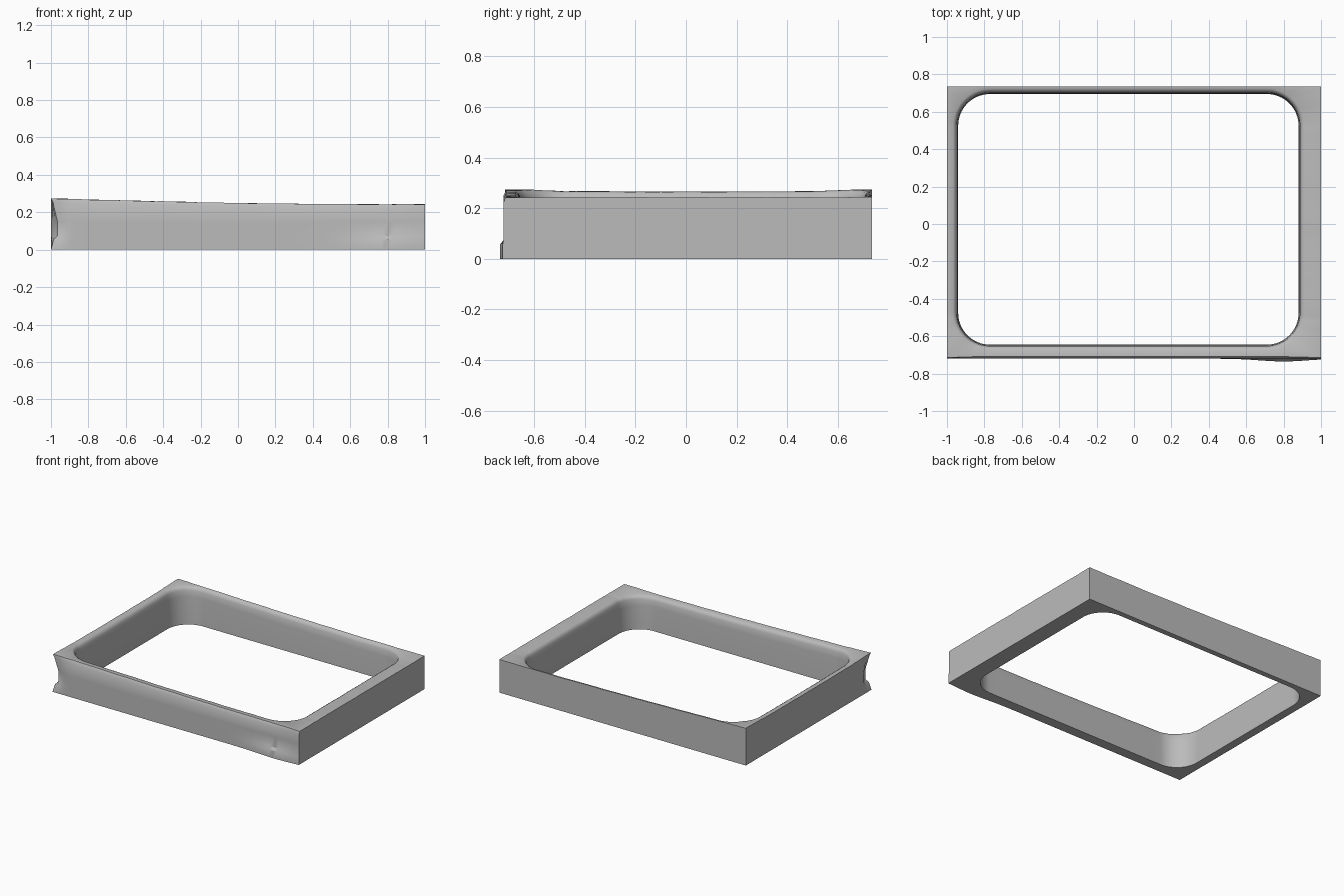
import bpy, bmesh, math, random
from mathutils import Vector

cube = bpy.data.objects.get("Cube")
if cube:
    bpy.data.objects.remove(cube)
random.seed(4)

X0, X1, Y0, Y1 = -1.0, 1.0, -0.72, 0.735      # outer rectangle
HX0, HX1, HY0, HY1 = -0.94, 0.88, -0.645, 0.695  # opening
R = 0.17                                       # opening corner radius
ARC, SIDE = 16, 24


def bump(v, centre, width):
    return math.exp(-((v - centre) / width) ** 2)


def top_height(x, y):
    """Rim height: rises toward the right end, most at its corners."""
    t = max(0.0, (0.6 - x) / 1.6)
    dip = 0.008 * bump(x, -1, 0.3) * (1 - bump(abs(y), 0.74, 0.2))
    return 0.243 + 0.031 * t ** 1.5 - dip + random.uniform(-0.001, 0.001)


# Matching points (opening edge, outer edge, outward direction) around the frame
corners = [
    (Vector((HX1 - R, HY1 - R)), Vector((X1, Y1)), 0),
    (Vector((HX0 + R, HY1 - R)), Vector((X0, Y1)), 90),
    (Vector((HX0 + R, HY0 + R)), Vector((X0, Y0)), 180),
    (Vector((HX1 - R, HY0 + R)), Vector((X1, Y0)), 270),
]
stations = []
for centre, corner, start in corners:
    reach = corner - centre
    for i in range(ARC + 1):
        a = math.radians(start + 90 * i / ARC)
        d = Vector((math.cos(a), math.sin(a)))
        m = max(abs(d.x), abs(d.y))
        outer = centre + Vector((abs(reach.x) * d.x, abs(reach.y) * d.y)) / m
        stations.append((centre + d * R, outer, d))
path = []
for i, (p, q, d) in enumerate(stations):
    path.append((p, q, d))
    if i % (ARC + 1) == ARC:                   # straight run to the next corner
        p2, q2, d2 = stations[(i + 1) % len(stations)]
        for k in range(1, SIDE):
            path.append((p.lerp(p2, k / SIDE), q.lerp(q2, k / SIDE), d))

# Cross-section rings swept round the frame
bm = bmesh.new()
rings = []
for p, q, d in path:
    h = top_height(q.x, q.y)
    front = max(0.0, -d.y) ** 2 * (1 if abs(q.y - Y0) < 0.001 else 0)
    near_corner = bump((q - Vector((X0, Y0))).length, 0, 0.06)
    pinch = Vector((0.035, 0.02)) * near_corner
    lip = Vector((0, -0.015)) * bump(q.x, 0.8, 0.18) * (1 if front else 0)
    roll = Vector((0, 0.012 * front))

    def at(v, z):
        return bm.verts.new((v.x, v.y, z))

    rings.append([
        at(p, 0), at(q + lip, 0), at(q + lip + pinch * 0.4, 0.055),
        at(q + pinch, 0.075), at(q + pinch, 0.15),
        at(q + pinch * 0.3, h - 0.02), at(q + roll, h),
        at(p + d * 0.028, h - 0.001), at(p + d * 0.016, h - 0.008),
        at(p + d * 0.008, h - 0.025), at(p + d * 0.004, h - 0.07),
    ])
for i, a in enumerate(rings):
    b = rings[(i + 1) % len(rings)]
    for k in range(len(a)):
        n = (k + 1) % len(a)
        bm.faces.new((a[k], a[n], b[n], b[k]))
bmesh.ops.recalc_face_normals(bm, faces=bm.faces)

mesh = bpy.data.meshes.new("rectangular_frame")
bm.to_mesh(mesh)
bm.free()
frame = bpy.data.objects.new("rectangular_frame", mesh)
bpy.context.collection.objects.link(frame)

# Plain grey finish
grey = bpy.data.materials.new("plain_grey")
grey.use_nodes = True
colour = (0.5, 0.5, 0.5, 1)
grey.diffuse_color = colour
grey.node_tree.nodes["Principled BSDF"].inputs["Base Color"].default_value = colour
mesh.materials.append(grey)

bpy.context.view_layer.objects.active = frame
frame.select_set(True)
bpy.ops.object.shade_smooth_by_angle(angle=math.radians(35))
